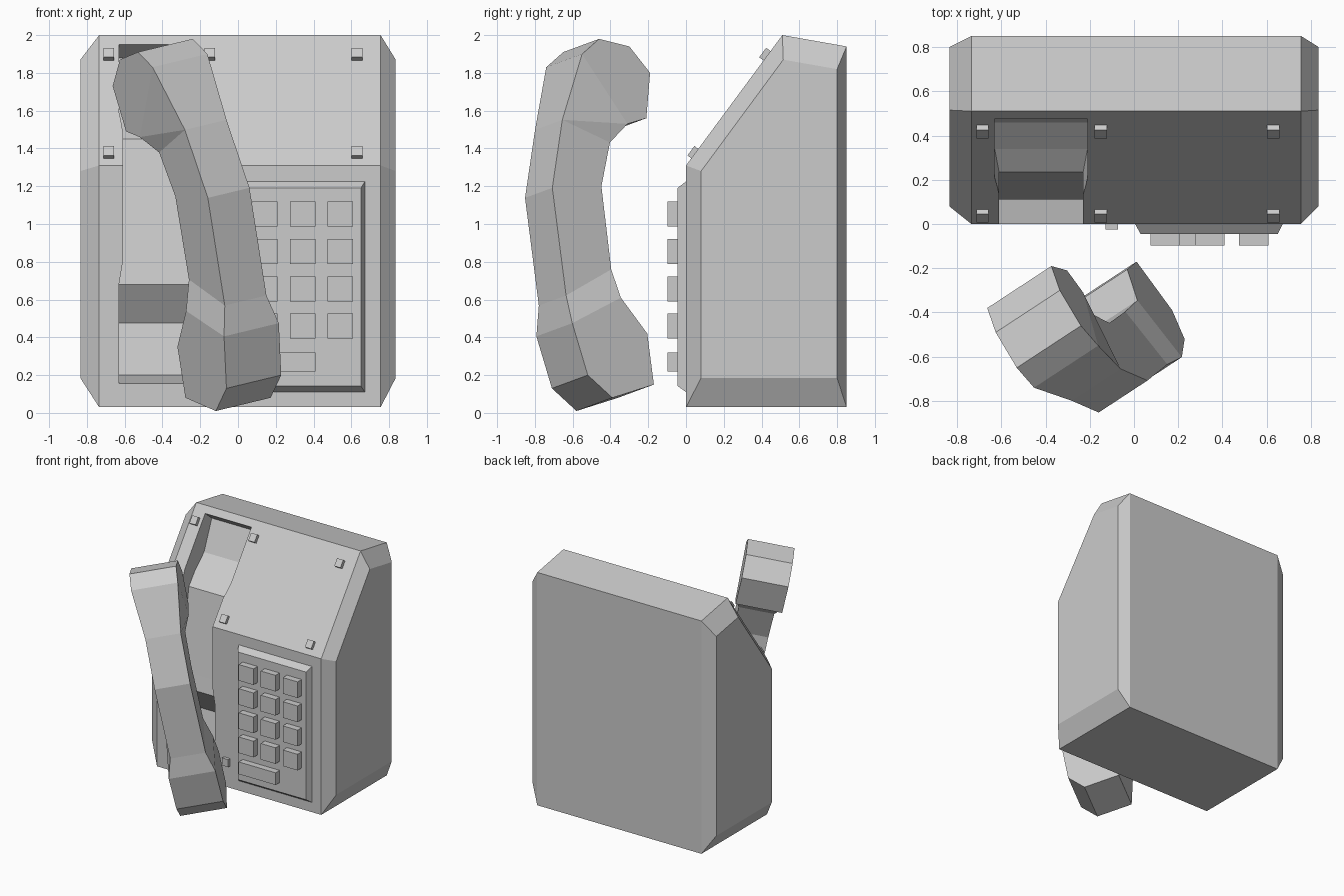
import bpy, bmesh, math
from mathutils import Vector, Matrix

if "Cube" in bpy.data.objects:
    bpy.data.objects.remove(bpy.data.objects["Cube"])


def make(name, verts, faces):
    bm = bmesh.new()
    vs = [bm.verts.new(v) for v in verts]
    for f in faces:
        bm.faces.new([vs[i] for i in f])
    bmesh.ops.recalc_face_normals(bm, faces=bm.faces)
    me = bpy.data.meshes.new(name)
    bm.to_mesh(me)
    bm.free()
    ob = bpy.data.objects.new(name, me)
    bpy.context.collection.objects.link(ob)
    return ob


def loft(name, rings):
    """Skin equal-sized rings of points and cap both ends."""
    n = len(rings[0])
    verts = [p for r in rings for p in r]
    faces = [[k * n + i, k * n + (i + 1) % n, (k + 1) * n + (i + 1) % n, (k + 1) * n + i]
             for k in range(len(rings) - 1) for i in range(n)]
    faces += [list(range(n)), list(range(len(verts) - n, len(verts)))]
    return make(name, verts, faces)


def rect(x0, x1, z0, z1, y):
    return [(x0, y, z0), (x1, y, z0), (x1, y, z1), (x0, y, z1)]


# Body: wedge profile with chamfered sides
outer = [(0, .03), (0, 1.31), (.51, 2.0), (.85, 1.94), (.85, .03)]
inner = [(.08, .185), (.08, 1.28), (.515, 1.87), (.80, 1.82), (.80, .185)]
body = loft("phone_body", [[(x, y, z) for y, z in prof] for x, prof in
                           ((-.835, inner), (-.735, outer), (.755, outer), (.835, inner))])

# Handset cradle recess: (back y, z), (front y, z), half width, from top to bottom
stations = [((.56, 1.88), (.39, 2.02), .21),
            ((.46, 1.64), (.10, 1.85), .21),
            ((.34, 1.53), (.00, 1.70), .21),
            ((.235, 1.45), (-.10, 1.58), .19),
            ((.13, .80), (-.10, .80), .19),
            ((.11, .68), (-.10, .68), .21),
            ((.25, .475), (-.10, .475), .21),
            ((.20, .20), (-.10, .135), .21)]
cx = -.42
cutter = loft("cradle_cutter", [[(cx - w, *b), (cx + w, *b), (cx + w, *f), (cx - w, *f)]
                                for b, f, w in stations])
cutter.hide_render = True
mod = body.modifiers.new("cradle", 'BOOLEAN')
mod.operation = 'DIFFERENCE'
mod.solver = 'EXACT'
mod.object = cutter
bpy.context.view_layer.objects.active = body
bpy.ops.object.modifier_apply(modifier=mod.name)
bpy.data.objects.remove(cutter)

# Keypad plate with bevelled rim, and its keys
loft("keypad_plate", [rect(.005, .672, .11, 1.225, .01), rect(.005, .672, .11, 1.225, 0),
                      rect(.03, .65, .143, 1.19, -.045)])


def key(name, x0, x1, z0, z1):
    loft(name, [rect(x0, x1, z0, z1, -.03), rect(x0, x1, z0, z1, -.098)])


for r in range(4):
    for c in range(3):
        x, z = .142 + .2 * c, 1.053 - .198 * r
        key(f"key_{r}_{c}", x - .067, x + .067, z - .066, z + .066)
key("wide_key", .075, .41, .22, .32)

# Small tabs on the sloped panel, plus one on the lower front
tilt = math.atan2(.51, .69)


def tab(name, x, y, z, angle):
    ob = loft(name, [rect(-.028, .028, -.031, .031, .02), rect(-.028, .028, -.031, .031, -.03)])
    ob.data.transform(Matrix.Translation((x, y, z)) @ Matrix.Rotation(-angle, 4, 'X'))


for i, x in enumerate((-.685, -.15, .63)):
    tab(f"upper_tab_{i}", x, .43, 1.89, tilt)
    tab(f"lower_tab_{i}", x, .05, 1.37, tilt)
tab("front_tab", -.10, .005, .24, 0)

# Handset: centre-plane outline (y, z, width factor) widened along a tilted axis
N = .76
outline = [(-.555, 1.945, 1), (-.645, 1.865, 1), (-.727, 1.525, N), (-.78, 1.165, N),
           (-.707, .595, N), (-.697, .44, 1), (-.615, .165, 1), (-.485, .045, 1),
           (-.265, .115, 1), (-.30, .385, 1), (-.44, .575, 1), (-.468, .733, N),
           (-.52, 1.173, N), (-.475, 1.405, N), (-.405, 1.495, 1), (-.305, 1.525, 1),
           (-.285, 1.765, 1), (-.395, 1.905, 1)]
axis = Vector((.29, .19, .07))
n = len(outline)
left, right = [], []
for y, z, s in outline:
    mid = Vector(((-.081 - axis.y * y - axis.z * z) / axis.x, y, z))
    left.append(mid - axis * s / 2)
    right.append(mid + axis * s / 2)
side = [(0, 1, 14, 15, 16, 17), (1, 2, 14), (2, 13, 14), (2, 3, 12, 13),
        (3, 4, 11, 12), (4, 5, 10, 11), (5, 6, 7, 8, 9, 10)]
faces = [(i, (i + 1) % n, (i + 1) % n + n, i + n) for i in range(n)]
faces += side + [[i + n for i in f] for f in side]
make("handset", left + right, faces)
